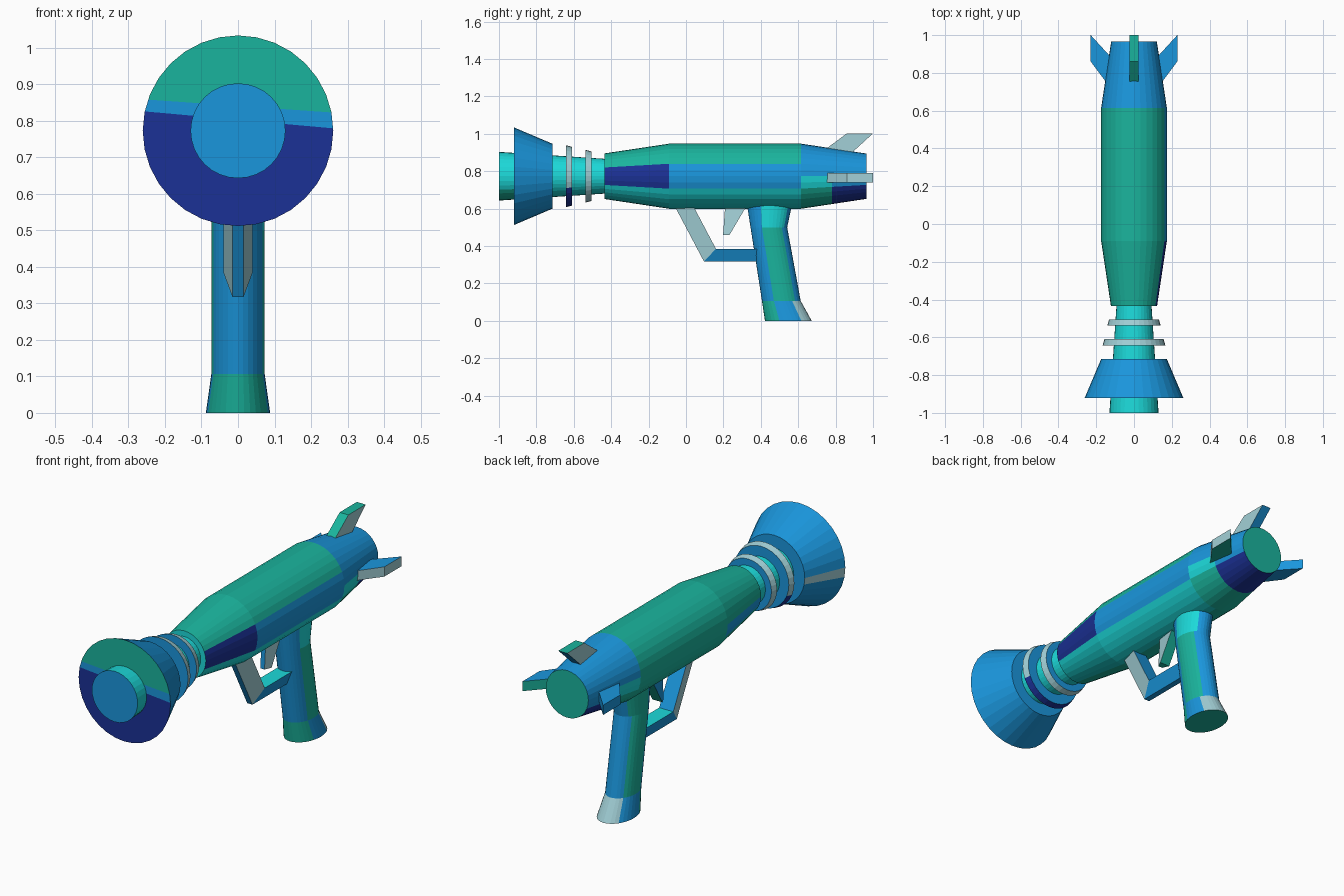
import bpy, bmesh, math
from mathutils import Vector

if "Cube" in bpy.data.objects:
    bpy.data.objects.remove(bpy.data.objects["Cube"])

AXIS_Z = 0.773          # height of the barrel axis
SIDES = 32


def colour(name, r, g, b):
    m = bpy.data.materials.new(name)
    lin = [((c / 255 + 0.055) / 1.055) ** 2.4 for c in (r, g, b)]
    m.diffuse_color = (*lin, 1)
    m.use_nodes = True
    m.node_tree.nodes["Principled BSDF"].inputs["Base Color"].default_value = m.diffuse_color
    return m


MATS = [colour("blue", 26, 150, 220), colour("green", 26, 180, 157),
        colour("navy", 27, 49, 150), colour("turquoise", 28, 218, 218),
        colour("pale_grey", 162, 208, 215)]
BLUE, GREEN, NAVY, TURQ, PALE = range(5)


def loft(name, rings, paint, cuts=()):
    """Skin matching rings of points, cap both ends, colour faces by rule."""
    bm = bmesh.new()
    loops = [[bm.verts.new(p) for p in ring] for ring in rings]
    n = len(loops[0])
    for a, b in zip(loops, loops[1:]):
        for i in range(n):
            j = (i + 1) % n
            bm.faces.new((a[i], a[j], b[j], b[i]))
    first = bm.faces.new(loops[0])
    bm.faces.new(loops[-1])
    bmesh.ops.recalc_face_normals(bm, faces=bm.faces)
    # optional straight colour lines across the first cap
    geom = [first, *first.edges, *first.verts]
    for co, no in cuts:
        res = bmesh.ops.bisect_plane(bm, geom=geom, plane_co=co, plane_no=no)
        geom = res["geom"]
    bm.normal_update()
    for f in bm.faces:
        f.material_index = paint(f.calc_center_median(), f.normal)
    me = bpy.data.meshes.new(name)
    bm.to_mesh(me)
    bm.free()
    for m in MATS:
        me.materials.append(m)
    ob = bpy.data.objects.new(name, me)
    bpy.context.collection.objects.link(ob)
    return ob


def lathe(name, profile, paint, cuts=()):
    """Turned part along y from (y, radius) pairs."""
    rings = [[(r * math.cos(t), y, AXIS_Z + r * math.sin(t))
              for t in (i * math.tau / SIDES for i in range(SIDES))]
             for y, r in profile]
    return loft(name, rings, paint, cuts)


def lift(c):
    """Angle in degrees above the horizontal plane through the axis."""
    return math.degrees(math.atan2(c.z - AXIS_Z, abs(c.x)))


# Main barrel: green with side stripe, turquoise belly and a blue tail
def paint_barrel(c, n):
    a = lift(c)
    if n.y > 0.9:
        return GREEN
    if n.y < -0.9:
        return TURQ
    if c.y > 0.62:
        if a > 0:
            return BLUE
        if a > -22.5:
            return TURQ if c.y < 0.78 else BLUE
        return GREEN if c.y < 0.78 else NAVY
    if abs(a) < 22.5:
        if c.y < -0.09:
            return NAVY if c.x > 0 else BLUE if a < 0 else GREEN
        return BLUE if c.x > 0 else GREEN
    return TURQ if a < 0 and c.x > 0 else GREEN


lathe("barrel", [(-0.435, 0.122), (-0.09, 0.174), (0.615, 0.174),
                 (0.78, 0.149), (0.965, 0.121)], paint_barrel)

# Tapered nozzle tube
lathe("nozzle_tube", [(-1.0, 0.13), (-0.72, 0.112), (-0.42, 0.092)],
      lambda c, n: BLUE if n.y < -0.9 else
      GREEN if c.y < -0.72 and lift(c) < -35 else TURQ)


# Flared muzzle bell with a two-tone front
def paint_bell(c, n):
    if n.y < -0.9:
        if c.z + 0.07 * c.x > 0.84:
            return GREEN
        return NAVY if c.z + 0.09 * c.x < 0.803 else BLUE
    if n.x < -0.8 and -12 < lift(c) < 0:
        return PALE
    return BLUE


lathe("muzzle_bell", [(-0.92, 0.261), (-0.715, 0.174)], paint_bell,
      [((0, 0, 0.841), (0.07, 0, 1)), ((0, 0, 0.803), (0.09, 0, 1))])

# Cooling rings
for i, (y, r) in enumerate([(-0.642, 0.166), (-0.537, 0.141)]):
    lathe(f"cooling_ring_{i + 1}", [(y, r), (y + 0.032, r - 0.009)],
          lambda c, n, i=i: BLUE if abs(n.y) > 0.9 else
          NAVY if i == 0 and lift(c) < -22 else PALE)


# Pistol grip: rings of (z, front y, back y, half width)
def paint_grip(c, n):
    if n.z < -0.9:
        return GREEN
    if c.z < 0.107:
        if n.y < -0.25:
            return GREEN
        return PALE if n.y > (0.35 if c.x > 0 else 0.55) else BLUE
    if -0.3 < n.y < 0.65:
        return TURQ if c.z > 0.5 and c.x > 0 else GREEN
    return BLUE


grip = [(0.66, 0.32, 0.575, 0.075), (0.50, 0.345, 0.541, 0.073),
        (0.107, 0.406, 0.613, 0.073), (0.0, 0.422, 0.672, 0.088)]
# the side stripe is limited to normals seen from the right; the left is blue
loft("grip", [[(w * math.cos(t), (a + b) / 2 + (b - a) / 2 * math.sin(t), z)
               for t in (i * math.tau / SIDES for i in range(SIDES))]
              for z, a, b, w in grip],
     paint_grip)


# Trigger guard and trigger: narrow outside edge, wide inside edge
def blade(name, stations, outer_w, inner_w, paint):
    loft(name, [[(-outer_w, *o), (outer_w, *o), (inner_w, *i), (-inner_w, *i)]
                for o, i in stations], paint)


blade("trigger_guard",
      [((-0.08, 0.65), (0.02, 0.65)), ((0.096, 0.317), (0.16, 0.385)),
       ((0.40, 0.317), (0.40, 0.385))], 0.015, 0.04,
      lambda c, n: TURQ if n.z > 0.9 else
      PALE if abs(n.x) > 0.5 and c.y < 0.13 else BLUE)
blade("trigger",
      [((0.212, 0.65), (0.345, 0.65)), ((0.198, 0.458), (0.232, 0.458))],
      0.012, 0.028, lambda c, n: PALE if n.x > 0.5 else
      GREEN if n.y > 0.5 or n.z < -0.9 else BLUE)

# Three swept tail fins: right, top, left
for name, ang in (("right", 0), ("top", 90), ("left", 180)):
    d = Vector((math.cos(math.radians(ang)), 0, math.sin(math.radians(ang))))
    side = Vector((-d.z, 0, d.x))
    shape = [(0.70, 0.11), (0.86, 0.229), (1.0, 0.229), (0.87, 0.11)]
    base = Vector((0, 0, AXIS_Z if name == "top" else AXIS_Z - 0.008))
    rings = [[base + d * r + side * s + Vector((0, y, 0)) for y, r in shape]
             for s in (-0.025, 0.025)]

    def paint_fin(c, n):
        if name == "top":
            return PALE if abs(n.x) > 0.9 else BLUE if n.y > 0.3 else GREEN
        if name == "left" or n.z > 0.9:
            return BLUE
        return GREEN if n.y > 0.3 or n.z < -0.9 else PALE

    loft(f"{name}_fin", rings, paint_fin)
